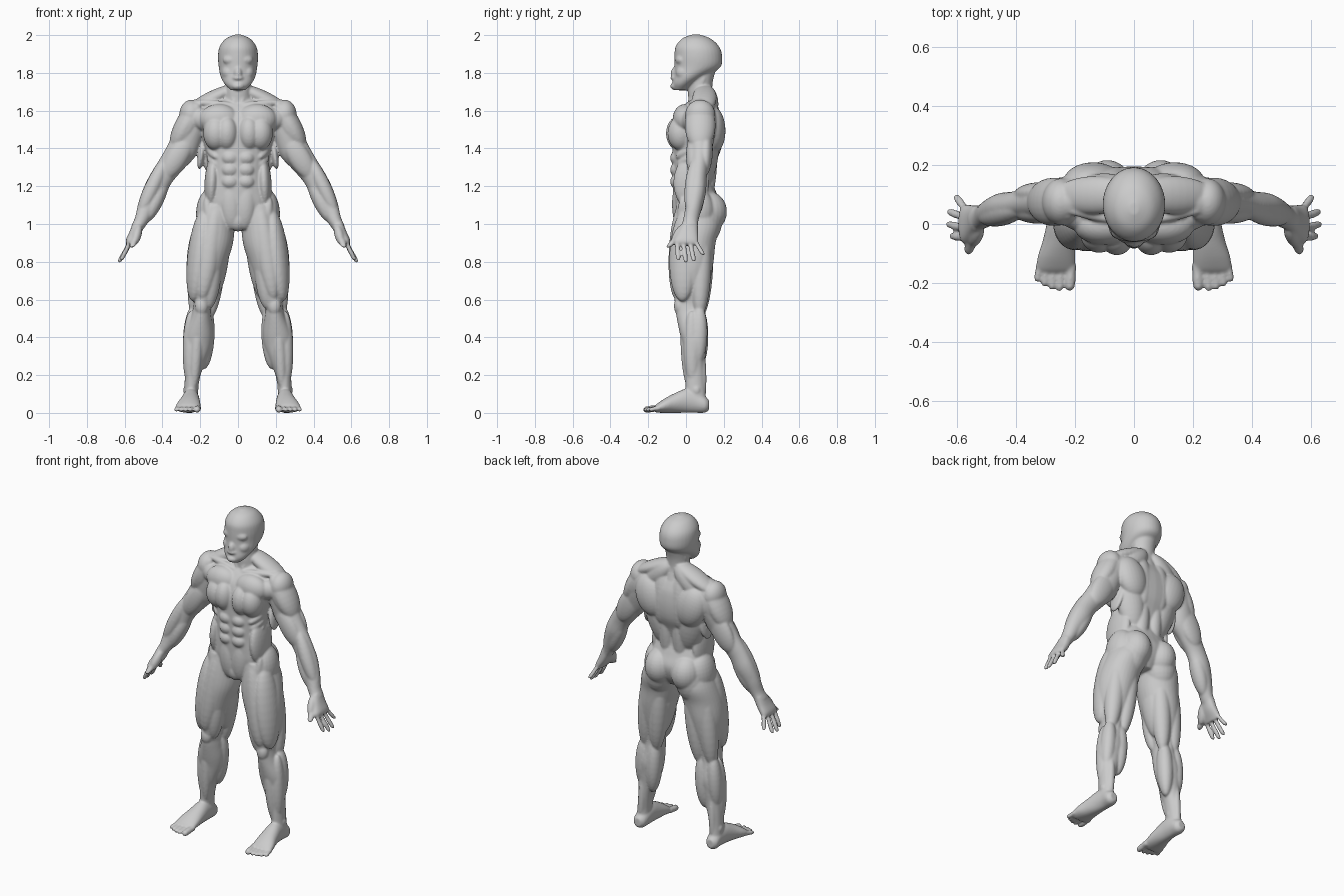
import bpy, bmesh, math
from mathutils import Vector, Matrix

bm = bmesh.new()
X, Y, Z = Vector((1, 0, 0)), Vector((0, 1, 0)), Vector((0, 0, 1))


def catmull(rows, n=5):
    rows = [Vector(r) for r in rows]
    out = []
    for i in range(len(rows) - 1):
        p0, p1, p2 = rows[max(i - 1, 0)], rows[i], rows[i + 1]
        p3 = rows[min(i + 2, len(rows) - 1)]
        for k in range(n):
            t = k / n
            out.append(0.5 * (2 * p1 + (p2 - p0) * t + (2 * p0 - 5 * p1 + 4 * p2 - p3) * t * t
                              + (3 * p1 - p0 - 3 * p2 + p3) * t ** 3))
    return out + [rows[-1]]


def loft(rows, a=X, b=Y, power=2.0, seg=32):
    """Skin through rings (x, y, z, radius along a, radius along b)."""
    rings = []
    for r in catmull(rows):
        ring = []
        for k in range(seg):
            c, s = math.cos(2 * math.pi * k / seg), math.sin(2 * math.pi * k / seg)
            u = math.copysign(abs(c) ** (2 / power), c) * r[3]
            v = math.copysign(abs(s) ** (2 / power), s) * r[4]
            ring.append(bm.verts.new(Vector(r[:3]) + a * u + b * v))
        rings.append(ring)
    for lo, hi in zip(rings, rings[1:]):
        for k in range(seg):
            j = (k + 1) % seg
            bm.faces.new((lo[k], lo[j], hi[j], hi[k]))
    bm.faces.new(rings[0][::-1])
    bm.faces.new(rings[-1])


def blob(c, r):
    bmesh.ops.create_uvsphere(bm, u_segments=24, v_segments=16, radius=1,
                              matrix=Matrix.Translation(c) @ Matrix.Diagonal((*r, 1)))


def muscle(p, q, w, d, n):
    """Spindle from p to q, w wide and d deep along its outward normal n."""
    p, q = Vector(p), Vector(q)
    t = (q - p).normalized()
    side = t.cross(Vector(n)).normalized()
    out = side.cross(t)
    m = Matrix((side * w, out * d, t * (q - p).length / 2)).transposed().to_4x4()
    bmesh.ops.create_uvsphere(bm, u_segments=24, v_segments=16, radius=1,
                              matrix=Matrix.Translation((p + q) / 2) @ m)


def digit(p, q, r, b):
    p, q = Vector(p), Vector(q)
    loft([(*p.lerp(q, t), r * s, r * s) for t, s in
          ((0, 1), (.35, .95), (.55, 1.02), (.85, .95), (.96, .75), (1.02, .35))], X, b, seg=16)


# Head, face and neck
loft([(0, -.03, 1.708, .038, .035), (0, -.015, 1.74, .07, .057), (0, .02, 1.78, .092, .086),
      (0, .06, 1.83, .102, .122), (0, .065, 1.89, .106, .126), (0, .06, 1.94, .097, .115),
      (0, .055, 1.982, .064, .075), (0, .052, 2.003, .015, .02)])
loft([(0, .09, 1.6, .1, .078), (0, .08, 1.66, .075, .068), (0, .075, 1.7, .068, .064),
      (0, .08, 1.76, .068, .063), (0, .09, 1.82, .07, .07)])
blob((.03, -.025, 1.868), (.05, .032, .03))
blob((0, -.05, 1.795), (.024, .032, .04))
blob((0, -.058, 1.773), (.032, .025, .014))
blob((0, -.052, 1.73), (.036, .032, .022))
blob((.05, -.005, 1.8), (.037, .048, .04))
muscle((.065, .1, 1.78), (.015, .01, 1.63), .02, .018, (1, -1, 0))

# Torso core
loft([(0, .06, .97, .05, .07), (0, .06, 1.03, .14, .11), (0, .06, 1.1, .187, .125),
      (0, .045, 1.17, .172, .114), (0, .034, 1.24, .155, .104), (0, .042, 1.32, .16, .114),
      (0, .057, 1.4, .175, .13), (0, .062, 1.48, .195, .133), (0, .068, 1.56, .21, .118),
      (0, .075, 1.61, .21, .092), (0, .08, 1.64, .17, .07), (0, .085, 1.665, .09, .05)], power=2.3)

# Chest and abdomen
blob((.058, -.04, 1.48), (.058, .066, .09))
blob((.118, -.028, 1.48), (.066, .07, .09))
blob((.1, -.005, 1.555), (.105, .066, .08))
muscle((.06, -.005, 1.53), (.27, .045, 1.57), .06, .05, (0, -1, 0))
muscle((.015, .005, 1.63), (.24, .05, 1.645), .018, .018, (0, -1, 0))
for z in (1.35, 1.287, 1.224):
    blob((.042, -.046, z), (.047, .038, .04))
muscle((.045, -.03, 1.24), (.03, -.03, .97), .06, .044, (0, -1, 0))
blob((0, -.02, 1.02), (.05, .045, .06))
muscle((.13, .03, 1.36), (.145, .025, 1.08), .095, .04, (1, 0, 0))
for i in range(4):
    muscle((.11, -.052 + .008 * i, 1.35 - .04 * i), (.16, .03, 1.4 - .04 * i), .021, .022, (1, -1, 0))

# Back, with the flared lower edge below the armpit
muscle((.0, .1, 1.73), (.27, .095, 1.6), .065, .04, (0, 0, 1))
muscle((.02, .12, 1.72), (.19, .12, 1.56), .06, .05, (0, 1, .6))
muscle((.06, .12, 1.68), (.06, .145, 1.34), .065, .06, (0, 1, 0))
muscle((.18, .14, 1.62), (.1, .15, 1.38), .095, .064, (0, 1, 0))
muscle((.17, .125, 1.56), (.08, .1, 1.2), .08, .055, (.5, 1, 0))
muscle((.18, .1, 1.46), (.205, .065, 1.29), .05, .02, (1, 0, 0))
muscle((.045, .14, 1.44), (.045, .095, 1.06), .045, .042, (0, 1, 0))

# Buttocks
blob((.09, .112, 1.065), (.09, .105, .11))
muscle((.08, .1, 1.16), (.13, .085, .88), .095, .1, (0, 1, 0))
muscle((.14, .06, 1.19), (.16, .05, .94), .095, .072, (1, 0, 0))

# Arm core
ARM = Vector((.87, 0, .48))
loft([(.2, .08, 1.58, .065, .07), (.25, .08, 1.49, .076, .074), (.292, .075, 1.4, .08, .064),
      (.35, .07, 1.32, .068, .053), (.405, .062, 1.245, .061, .048), (.445, .055, 1.165, .062, .05),
      (.485, .04, 1.085, .05, .044), (.512, .025, 1.02, .037, .041), (.535, .018, .98, .032, .043)],
     ARM, Y)

# Arm muscles
blob((.247, .075, 1.578), (.064, .08, .08))
muscle((.2, .075, 1.66), (.345, .075, 1.39), .082, .06, (1, 0, .5))
muscle((.18, .13, 1.63), (.32, .1, 1.41), .055, .042, (.3, 1, 0))
muscle((.21, .035, 1.64), (.32, .045, 1.41), .05, .045, (.2, -1, 0))
muscle((.25, .035, 1.47), (.395, .04, 1.24), .058, .037, (0, -1, 0))
muscle((.25, .11, 1.5), (.385, .1, 1.26), .067, .037, (0, 1, 0))
muscle((.38, .05, 1.35), (.52, .02, 1.05), .042, .04, (1, -.5, .4))
muscle((.375, .07, 1.26), (.49, .03, 1.01), .048, .043, (-1, 0, -.5))
muscle((.42, .085, 1.27), (.5, .05, 1.04), .045, .03, (0, 1, 0))

# Hand and fingers
loft([(.525, .02, 1.0, .032, .043), (.546, .008, .95, .03, .056), (.57, 0, .91, .025, .066),
      (.578, .002, .89, .018, .06)], Vector((.9, 0, .42)), Y, 2.3)
for by, tip in ((-.048, (.618, -.04, .808)), (-.015, (.63, .0, .797)),
                (.021, (.626, .042, .803)), (.052, (.602, .092, .836))):
    digit((.572, by, .905), tip, .0138, Y)
digit((.535, -.02, .965), (.562, -.094, .876), .0185, Y)
muscle((.52, .0, 1.0), (.55, -.07, .89), .03, .025, (-1, 0, 0))

# Leg core
loft([(.11, .05, 1.1, .08, .1), (.125, .055, 1.0, .106, .125), (.143, .037, .9, .117, .12),
      (.164, .03, .8, .108, .116), (.177, .025, .7, .087, .104), (.183, .022, .6, .054, .083),
      (.192, .022, .55, .047, .078), (.197, .027, .5, .057, .076), (.209, .04, .42, .077, .073),
      (.217, .045, .35, .076, .062), (.228, .046, .27, .056, .055), (.24, .047, .2, .042, .053),
      (.248, .05, .12, .036, .052), (.25, .055, .05, .038, .055)])

# Thigh muscles and kneecap
muscle((.18, .0, 1.08), (.238, -.02, .59), .08, .056, (1, -.3, 0))
muscle((.11, -.02, 1.12), (.19, -.05, .6), .06, .056, (0, -1, 0))
muscle((.12, -.03, .88), (.155, -.02, .55), .05, .043, (-.7, -1, 0))
muscle((.07, .03, 1.02), (.13, .05, .6), .075, .05, (-1, 0, 0))
muscle((.17, -.02, 1.14), (.1, -.025, .78), .035, .032, (0, -1, 0))
muscle((.1, .1, 1.02), (.15, .075, .5), .056, .056, (-.2, 1, 0))
muscle((.185, .09, 1.02), (.23, .07, .5), .056, .054, (.3, 1, 0))
blob((.193, -.032, .565), (.036, .032, .05))

# Calf, shin and ankle bones
muscle((.165, .065, .58), (.182, .065, .23), .048, .055, (-.5, 1, 0))
muscle((.235, .07, .57), (.252, .055, .24), .046, .052, (.5, 1, 0))
muscle((.25, .03, .54), (.256, .035, .14), .045, .04, (1, 0, 0))
muscle((.205, .0, .56), (.235, .02, .12), .035, .038, (0, -1, 0))
muscle((.235, .08, .36), (.25, .085, .03), .023, .026, (0, 1, 0))
blob((.274, .055, .12), (.016, .022, .026))
blob((.224, .045, .135), (.016, .022, .026))

# Foot and toes
loft([(.25, .122, .042, .022, .026), (.25, .1, .044, .039, .043), (.248, .05, .06, .042, .06),
      (.25, 0, .064, .046, .064), (.255, -.06, .052, .055, .052), (.262, -.11, .039, .064, .039),
      (.266, -.15, .026, .065, .025), (.267, -.165, .02, .057, .016)], X, Z)
for i, (x, tip, r) in enumerate(((.216, -.224, .018), (.25, -.227, .0125), (.276, -.222, .0125),
                                 (.301, -.211, .0125), (.325, -.195, .0125))):
    digit((x - .004, -.14, .026), (x + .002, tip, .016), r, Z)

# Mirror the half figure, fuse all parts into one skin and relax it
bmesh.ops.recalc_face_normals(bm, faces=bm.faces)
mesh = bpy.data.meshes.new("muscular_figure")
bm.to_mesh(mesh)
bm.free()
body = bpy.data.objects.new("muscular_figure", mesh)
bpy.context.collection.objects.link(body)
mirror = body.modifiers.new("mirror", 'MIRROR')
mirror.use_mirror_merge = False
fuse = body.modifiers.new("fuse", 'REMESH')
fuse.mode = 'VOXEL'
fuse.voxel_size = .0055
fuse.use_smooth_shade = True
relax = body.modifiers.new("relax", 'SMOOTH')
relax.factor = .5
relax.iterations = 9
